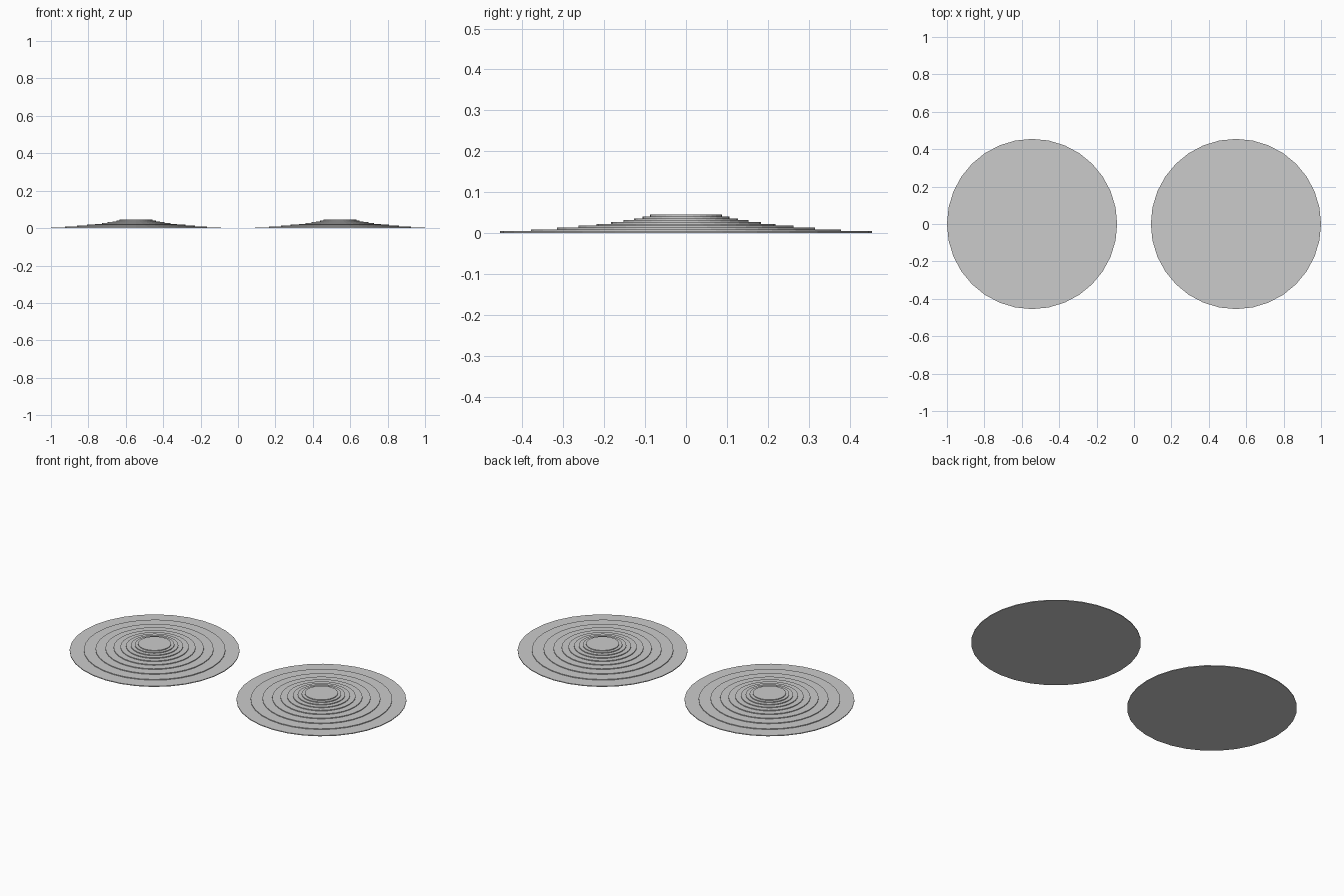
import bpy

if "Cube" in bpy.data.objects:
    bpy.data.objects.remove(bpy.data.objects["Cube"])

LAYERS = 10
STEP = 0.0045      # height of one layer
RADIUS = 0.455     # lowest layer
RATIO = 1 / 1.2    # each layer shrinks by this


def disc(name, x, i):
    bpy.ops.mesh.primitive_cylinder_add(
        vertices=32, radius=RADIUS * RATIO ** i, depth=STEP,
        location=(x, 0, STEP * (i + 0.5)))
    bpy.context.object.name = name


# two stepped mounds, each a stack of shrinking discs
for side, x in (("left", -0.545), ("right", 0.545)):
    for i in range(LAYERS):
        disc(f"{side}_mound_layer_{i + 1}", x, i)
